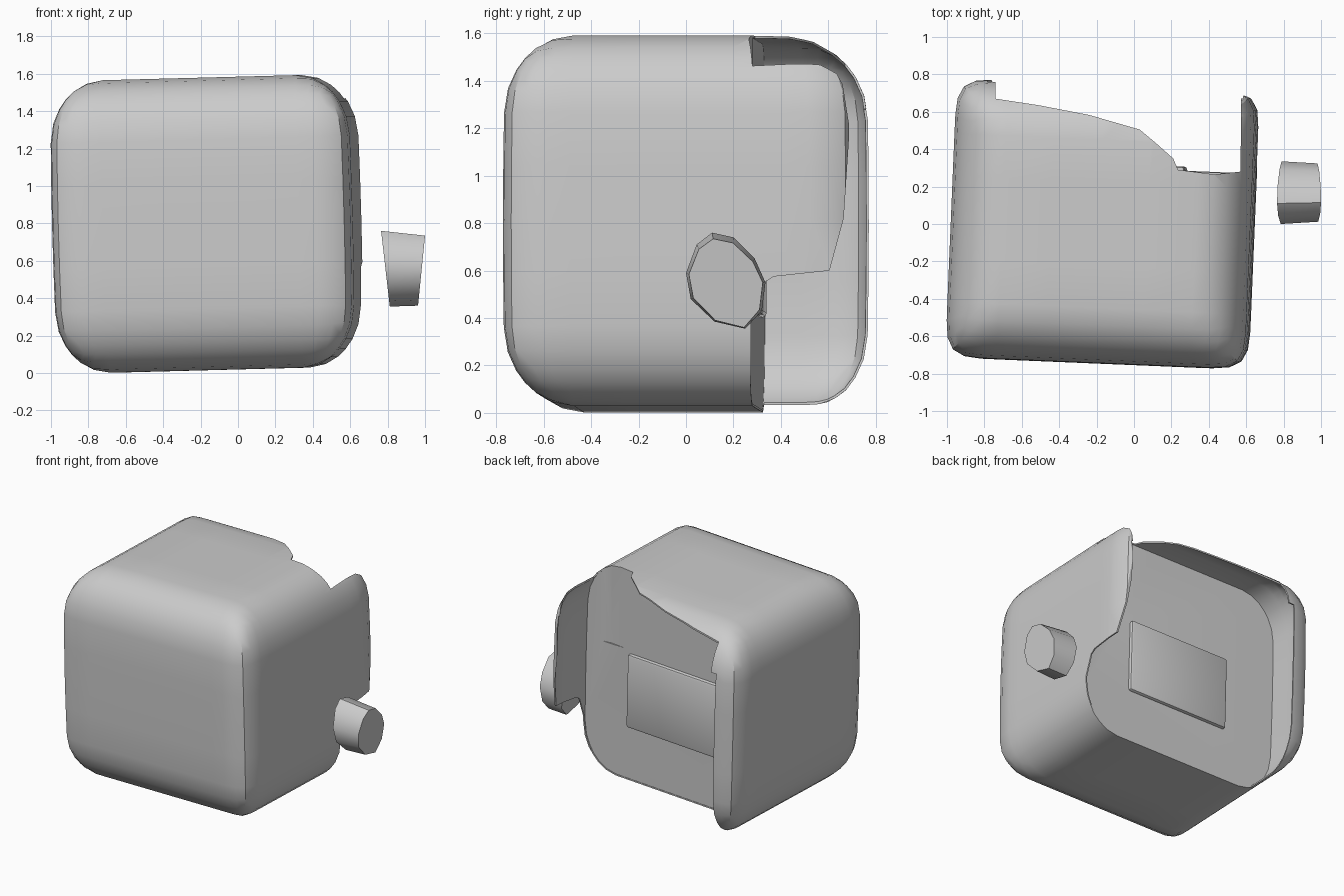
import bpy, bmesh, math
from mathutils import Matrix, Vector

if "Cube" in bpy.data.objects:
    bpy.data.objects.remove(bpy.data.objects["Cube"])

# slightly skewed placement shared by the housing and its inner parts
POSE = (Matrix.Translation((-0.167, 0, 0.797)) @ Matrix.Rotation(math.radians(-2.4), 4, 'Z')
        @ Matrix.Rotation(math.radians(-1.5), 4, 'Y'))
PANEL_Y = 0.30
W, D, H = 0.805, 0.747, 0.782


def finish(name, bm, matrix=None, helper=False):
    if matrix:
        bm.transform(matrix)
    bmesh.ops.recalc_face_normals(bm, faces=bm.faces[:])
    me = bpy.data.meshes.new(name)
    bm.to_mesh(me)
    bm.free()
    ob = bpy.data.objects.new(name, me)
    bpy.context.collection.objects.link(ob)
    ob.hide_render = helper
    return ob


def rounded_box(half, radii):
    """Soft box whose upright corners are tighter than its other edges."""
    bm = bmesh.new()
    bmesh.ops.create_cube(bm, size=2)
    bmesh.ops.subdivide_edges(bm, edges=bm.edges[:], cuts=9, use_grid_fill=True)
    for v in bm.verts:
        core = Vector([max(-0.4, min(0.4, c)) for c in v.co])
        d = v.co - core
        side = (abs(d.x) ** 4.5 + abs(d.y) ** 4.5) ** (1 / 4.5)
        d /= math.hypot(side, d.z)
        p = Vector([core[i] / 0.4 * (half[i] - radii[i]) + radii[i] * d[i] for i in range(3)])
        swell = 1 - 0.015 * (p.z / half[2]) ** 2
        v.co = (p.x * swell, p.y * swell, p.z)
    return bm


def loft(bm, ring_a, ring_b):
    """Closed solid between two matching outlines."""
    a = [bm.verts.new(p) for p in ring_a]
    b = [bm.verts.new(p) for p in ring_b]
    bm.faces.new(a[::-1])
    bm.faces.new(b)
    for i in range(len(a)):
        j = (i + 1) % len(a)
        bm.faces.new((a[i], a[j], b[j], b[i]))
    return bm


def prism(points, low, high, axis):
    put = (lambda a, b, t: (t, a, b)) if axis == 'X' else (lambda a, b, t: (a, b, t))
    return loft(bmesh.new(), [put(a, b, low) for a, b in points],
                [put(a, b, high) for a, b in points])


def cut(ob, cutter):
    m = ob.modifiers.new("cut", 'BOOLEAN')
    m.operation, m.solver, m.object = 'DIFFERENCE', 'MANIFOLD', cutter
    bpy.context.view_layer.objects.active = ob
    bpy.ops.object.modifier_apply(modifier=m.name)
    bpy.data.objects.remove(cutter)


def smooth(ob, angle):
    bpy.ops.object.select_all(action='DESELECT')
    ob.select_set(True)
    bpy.context.view_layer.objects.active = ob
    bpy.ops.object.shade_smooth_by_angle(angle=math.radians(angle))


# housing: soft cube
R = (0.28, 0.29, 0.33)
housing = finish("housing", rounded_box((W, D, H), R), POSE)

# hollow behind the flat back panel, leaving a thin shell
t = 0.01
hollow = finish("hollow_cutter", rounded_box((W - t, D - t, H - t), [r - t for r in R]), POSE, True)
front = [(-1.2, -1.2), (1.2, -1.2), (1.2, PANEL_Y), (-1.2, PANEL_Y)]
cut(hollow, finish("front_cutter", prism(front, -1.5, 1.5, 'Z'), POSE, True))
cut(housing, hollow)

# missing back and floor, leaving the left wall
low = [(-0.635, PANEL_Y + 0.003), (0.733, PANEL_Y + 0.003), (0.733, 1.3), (-0.635, 1.3)]
cut(housing, finish("back_cutter", prism(low, -1.2, 0.5, 'Z'), POSE, True))

# torn edge of the roof
roof = [(-0.74, 1.2), (-0.74, 0.67), (-0.51, 0.635), (-0.24, 0.583), (0.03, 0.505), (0.12, 0.43),
        (0.21, 0.35), (0.235, 0.29), (0.43, 0.265), (0.57, 0.28), (0.575, 1.2)]
cut(housing, finish("roof_cutter", prism(roof, 1.0, 2.0, 'Z'), None, True))

# outline of the remaining right wall
wall = [(0.275, -0.2), (1.2, -0.2), (1.2, 1.9), (0.27, 1.9), (0.27, 1.55), (0.315, 1.475),
        (0.56, 1.47), (0.63, 1.44), (0.66, 1.39), (0.69, 1.2), (0.665, 0.82),
        (0.605, 0.6), (0.37, 0.575), (0.33, 0.55), (0.275, 0.4)]
cut(housing, finish("wall_cutter", prism(wall, 0.55, 1.2, 'X'), None, True))
smooth(housing, 28)

# raised plate on the back panel
bm = bmesh.new()
bmesh.ops.create_cube(bm, size=1, matrix=Matrix.Translation((0.02, PANEL_Y, -0.11))
                      @ Matrix.Diagonal((0.82, 0.05, 0.55, 1)))
bmesh.ops.bevel(bm, geom=bm.edges[:], offset=0.018, segments=2, affect='EDGES', profile=0.5)
smooth(finish("back_plate", bm, POSE), 35)

# side knob: egg-shaped, wedge-ended, floating to the right
egg = [(0.0, 0.59), (0.045, 0.71), (0.11, 0.76), (0.2, 0.74), (0.29, 0.65),
       (0.335, 0.55), (0.32, 0.43), (0.25, 0.355), (0.12, 0.385), (0.02, 0.48)]
inner, outer = [], []
for y, z in egg:
    inner.append((0.765 + (0.76 - z) * 0.115, y, z))
    oy = 0.175 + (y - 0.175) * 0.93
    oz = z + 0.005 if z < 0.5 else 0.545 + (z - 0.545) * 0.88
    outer.append((1.0 - (0.735 - oz) * 0.1, oy, oz))
smooth(finish("side_knob", loft(bmesh.new(), inner, outer)), 40)
